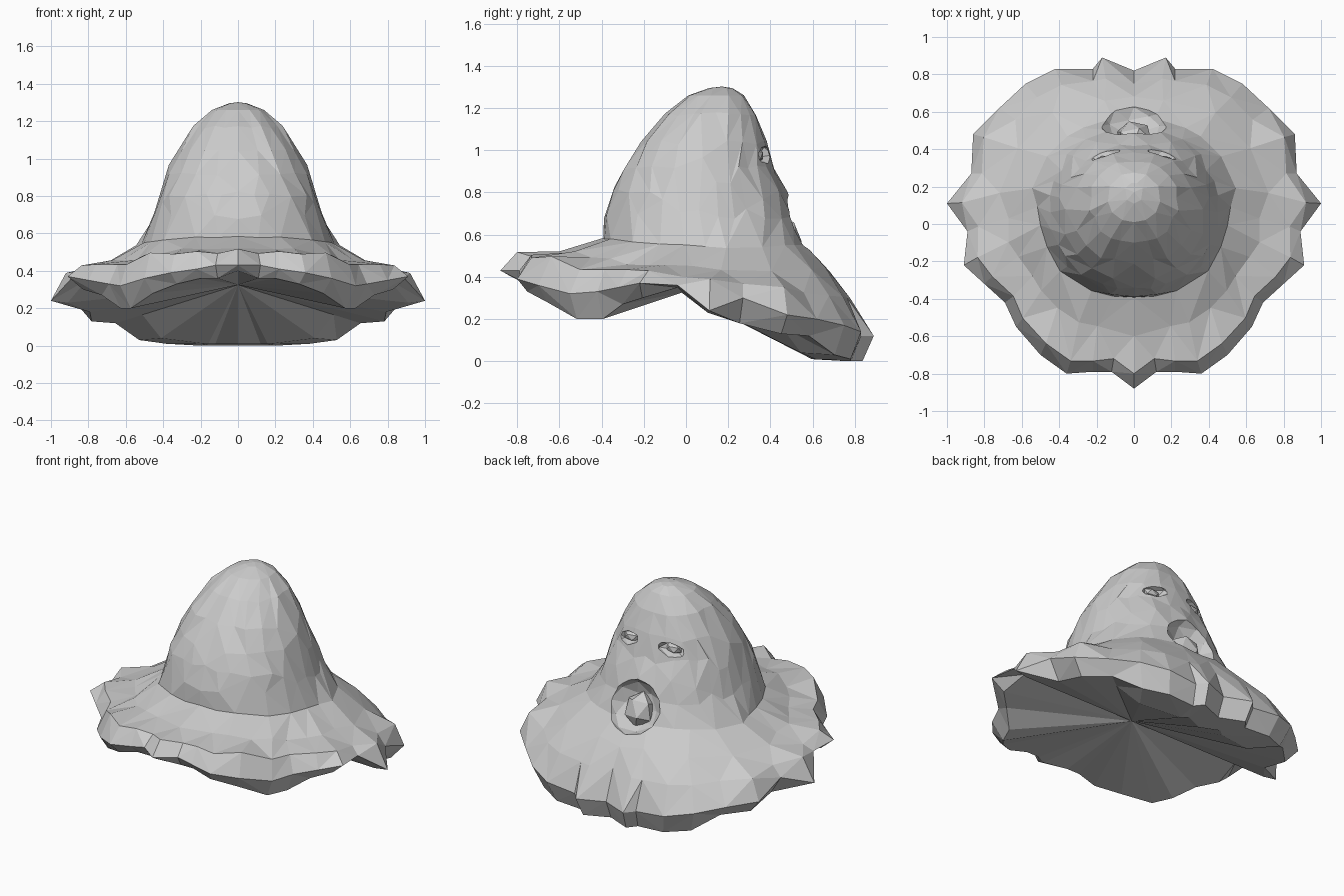
import bpy, bmesh, math, random
from mathutils import Vector

if "Cube" in bpy.data.objects:
    bpy.data.objects.remove(bpy.data.objects["Cube"])

random.seed(4)

# Half outline of the ragged brim, front to back: x, y, outer z, lower z
RIM = [(0, -.88, .43, .40), (.12, -.79, .43, .36), (.22, -.79, .41, .36),
       (.36, -.80, .39, .33), (.50, -.70, .36, .28), (.63, -.55, .32, .20),
       (.69, -.42, .33, .20), (.80, -.32, .35, .27), (.91, -.22, .37, .30),
       (.89, -.04, .36, .35), (1.0, .11, .24, .23), (.87, .27, .30, .18),
       (.86, .48, .22, .13), (.72, .62, .20, .12), (.58, .75, .17, .03),
       (.42, .83, .14, .01), (.22, .83, .12, 0), (.17, .89, .12, 0), (0, .82, .12, 0)]
# Head sections: z, half width, front y, back y
HEAD = [(1.295, .05, .11, .22), (1.26, .14, .01, .275), (1.17, .235, -.10, .33),
        (1.04, .325, -.215, .385), (.92, .38, -.295, .42), (.80, .42, -.355, .475),
        (.68, .455, -.385, .52)]
N = len(RIM) - 1
CENTRE = Vector((0, -.02, .325))


def oval(w, yf, yb, z_of, p=.92):
    pts = []
    for i in range(N + 1):
        a = math.pi * i / N
        s, c = (math.sin(a) if 0 < i < N else 0), math.cos(a)
        y = (yf + yb) / 2 - (yb - yf) / 2 * math.copysign(abs(c) ** p, c)
        pts.append(Vector((w * s ** p, y, z_of(y))))
    return pts


def jitter(pts, r):
    for p in pts:
        d = Vector([random.uniform(-r, r) for _ in range(3)])
        if p.x < 1e-5:
            d.x = 0
        p += d
    return pts


# Rings from crown to underside
rings = [jitter(oval(w, f, b, lambda y, z=z: z), .001 if k < 2 else .007)
         for k, (z, w, f, b) in enumerate(HEAD)]
base = oval(.51, -.40, .57, lambda y: .545 - .05 * y + .10 * y * y)
for b in base:                       # cheeks spread wider towards the back
    if b.y > .1:
        b.x *= 1.07
outer = [Vector(r[:3]) for r in RIM]
mid, edge, lower, inner = [], [], [], []
for b, o, r in zip(base, outer, RIM):
    flat = Vector((o.x, min(o.y, .84), o.z))
    m = b.lerp(flat, .40)
    m.z = .45 - .03 * m.y + .16 * (m.y ** 2 if m.y < 0 else 0)
    e = b.lerp(flat, .74 if o.y > .6 else .84)
    e.z = max(.405 - .13 * e.y, o.z)
    if abs(o.x) > .55 and o.y < .3:
        e.z = min(e.z, .425)
    low = Vector((o.x * .91, o.y * .94, r[3]))
    inn = low.lerp(CENTRE, .22)
    if o.y > .7:
        inn.z = r[3] + .01
    for lst, v in ((mid, m), (edge, e), (lower, low), (inner, inn)):
        lst.append(v)
rings += [jitter(base, .008), jitter(mid, .012), jitter(edge, .010), outer, lower, inner]

# Mirror each half ring and skin them into one closed shell
bm = bmesh.new()
loops = []
for half in rings:
    full = half + [Vector((-p.x, p.y, p.z)) for p in half[-2:0:-1]]
    loops.append([bm.verts.new(p) for p in full])
n = len(loops[0])
for a, b in zip(loops, loops[1:]):
    for i in range(n):
        j = (i + 1) % n
        q = (a[i], b[i], b[j], a[j])
        k = i if i < n // 2 else n - 1 - i     # mirrored diagonals
        if (k % 2 == 0) != (i >= n // 2):
            bm.faces.new((q[0], q[1], q[2]))
            bm.faces.new((q[0], q[2], q[3]))
        else:
            bm.faces.new((q[0], q[1], q[3]))
            bm.faces.new((q[1], q[2], q[3]))
for loop, tip in ((loops[0], (0, .17, 1.302)), (loops[-1], CENTRE)):
    c = bm.verts.new(tip)
    for i in range(n):
        bm.faces.new((loop[i], loop[(i + 1) % n], c))
for v in bm.verts:
    v.co.z = max(v.co.z, 0)
bmesh.ops.recalc_face_normals(bm, faces=bm.faces)
me = bpy.data.meshes.new("hooded_body")
bm.to_mesh(me)
bm.free()
body = bpy.data.objects.new("hooded_body", me)
bpy.context.collection.objects.link(body)


def apply(mod):
    bpy.context.view_layer.objects.active = body
    bpy.ops.object.modifier_apply(modifier=mod.name)


def blob(name, loc, scale, rot=(0, 0, 0), sub=1):
    bpy.ops.mesh.primitive_ico_sphere_add(subdivisions=sub, radius=1, location=loc, rotation=rot)
    o = bpy.context.object
    o.name, o.scale = name, scale
    return o


def carve(cutter):
    cutter.hide_render = True
    mod = body.modifiers.new("carve", 'BOOLEAN')
    mod.operation, mod.solver, mod.object = 'DIFFERENCE', 'EXACT', cutter
    apply(mod)
    bpy.data.objects.remove(cutter)


# Thin the mesh into irregular low-poly facets
dec = body.modifiers.new("facets", 'DECIMATE')
dec.ratio, dec.use_symmetry, dec.symmetry_axis = .62, True, 'X'
apply(dec)

# Open mouth and eye sockets on the back face
tilt = math.radians(22)
carve(blob("mouth_cutter", (0, .56, .64), (.19, .13, .17), (tilt, 0, 0), 2))
for s in (-1, 1):
    carve(blob("eye_cutter", (s * .155, .385, .98), (.10, .07, .045), (0, s * .2, -s * .3)))
    blob("eyeball", (s * .15, .335, .975), (.06, .035, .036))

# Tongue in the mouth
blob("tongue", (0, .475, .59), (.10, .07, .11), (tilt, 0, 0))
